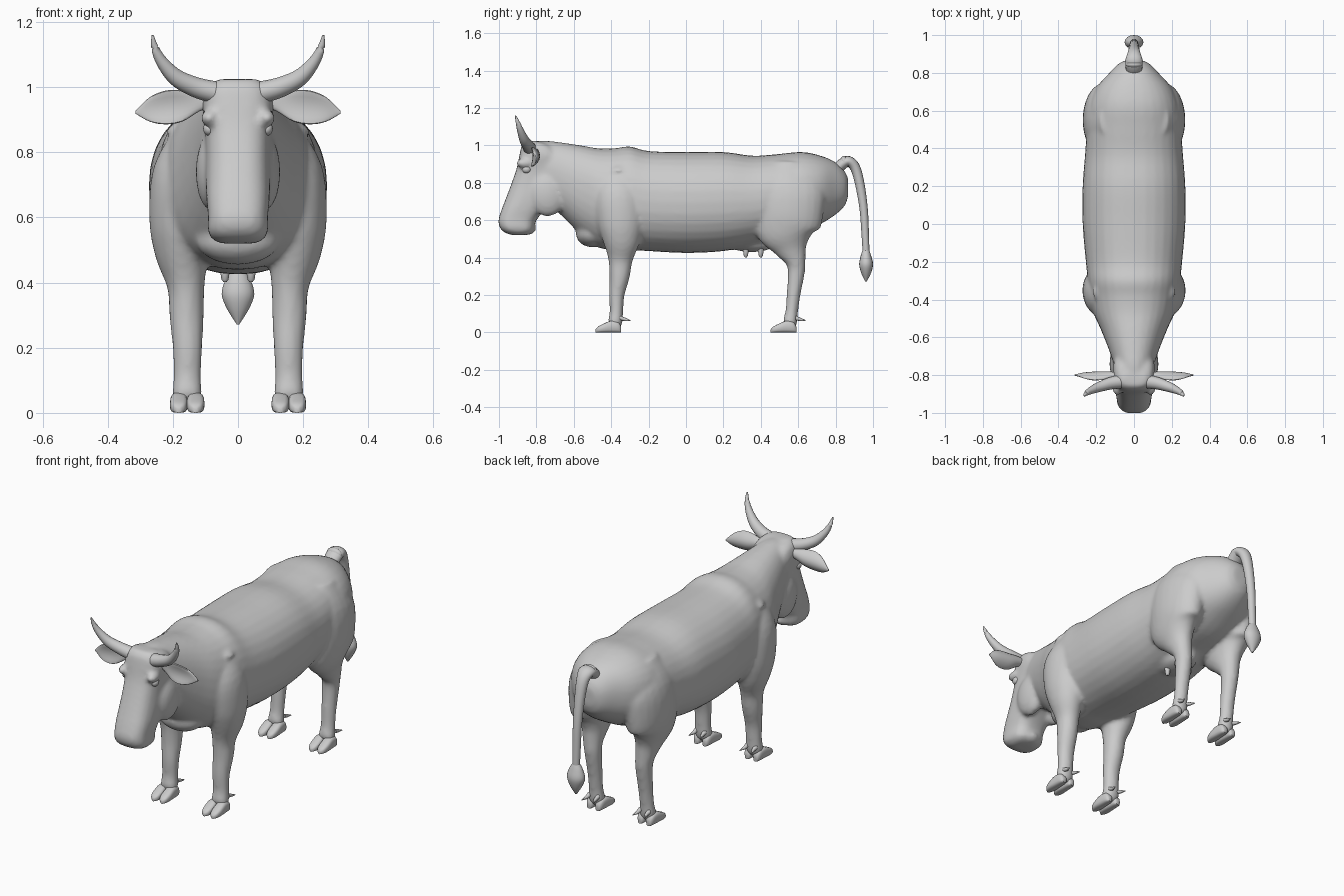
import bpy, bmesh, math
from mathutils import Vector as V

cube = bpy.data.objects.get("Cube")
if cube:
    bpy.data.objects.remove(cube)

hide = bpy.data.materials.new("hide_grey")
hide.use_nodes = True
hide.diffuse_color = (0.6, 0.6, 0.6, 1)
hide.node_tree.nodes["Principled BSDF"].inputs["Base Color"].default_value = (0.6, 0.6, 0.6, 1)
X, Y, Z = V((1, 0, 0)), V((0, 1, 0)), V((0, 0, 1))


def spline(rows, steps):
    """Catmull-Rom resampling of rows of equal length."""
    out = []
    for i in range(len(rows) - 1):
        a, b, c, d = (rows[min(max(k, 0), len(rows) - 1)] for k in range(i - 1, i + 3))
        for s in range(steps):
            t = s / steps
            out.append([q + 0.5 * t * (r - p + t * (2 * p - 5 * q + 4 * r - s_ + t * (3 * (q - r) + s_ - p)))
                        for p, q, r, s_ in zip(a, b, c, d)])
    return out + [list(rows[-1])]


def loft(bm, rings, n=24, power=2.0):
    """Skin superellipse rings given as (centre, half axis u, half axis v)."""
    def f(w):
        return math.copysign(abs(w) ** (2 / power), w)
    loops = [[bm.verts.new(c + u * f(math.cos(k * math.tau / n)) + v * f(math.sin(k * math.tau / n)))
              for k in range(n)] for c, u, v in rings]
    for a, b in zip(loops, loops[1:]):
        for k in range(n):
            bm.faces.new((a[k], a[(k + 1) % n], b[(k + 1) % n], b[k]))
    bm.faces.new(loops[0])
    bm.faces.new(loops[-1])


def tube(bm, rows, steps=5, n=16):
    """Rows are x, y, z, half width, half depth; rings follow a path in the y-z plane or sideways."""
    rows = spline(rows, steps)
    pts = [V(r[:3]) for r in rows]
    rings = []
    for i, r in enumerate(rows):
        t = (pts[min(i + 1, len(pts) - 1)] - pts[max(i - 1, 0)]).normalized()
        side = Y if abs(t.x) > 0.3 and abs(t.y) < 0.8 else X
        u = (side - t * side.dot(t)).normalized()
        rings.append((pts[i], u * r[3], t.cross(u) * r[4]))
    loft(bm, rings, n)


def ball(bm, centre, size, seg=20):
    new = bmesh.ops.create_uvsphere(bm, u_segments=seg, v_segments=seg // 2, radius=1)["verts"]
    for v in new:
        v.co = V(centre) + V([a * b for a, b in zip(v.co, size)])


def finish(bm, name, mirror=False):
    bmesh.ops.recalc_face_normals(bm, faces=bm.faces)
    if mirror:
        copy = bmesh.ops.duplicate(bm, geom=bm.verts[:] + bm.edges[:] + bm.faces[:])["geom"]
        for v in copy:
            if isinstance(v, bmesh.types.BMVert):
                v.co.x = -v.co.x
        bmesh.ops.reverse_faces(bm, faces=[g for g in copy if isinstance(g, bmesh.types.BMFace)])
    me = bpy.data.meshes.new(name)
    bm.to_mesh(me)
    bm.free()
    me.materials.append(hide)
    ob = bpy.data.objects.new(name, me)
    bpy.context.collection.objects.link(ob)
    bpy.ops.object.select_all(action="DESELECT")
    ob.select_set(True)
    bpy.context.view_layer.objects.active = ob
    bpy.ops.object.shade_smooth_by_angle(angle=math.radians(50))
    return ob


# Torso and neck: y, bottom, top, half width
body = bmesh.new()
torso = [(-.83, .82, 1.02, .08), (-.75, .70, 1.025, .105), (-.66, .62, 1.015, .135),
         (-.56, .52, 1.0, .175), (-.47, .455, .985, .215), (-.38, .44, .985, .235),
         (-.30, .44, .995, .245), (-.2, .435, .97, .255), (0, .425, .965, .272),
         (.2, .435, .965, .272), (.36, .465, .945, .26), (.5, .50, .955, .25),
         (.62, .53, .965, .24), (.72, .58, .945, .20), (.80, .63, .91, .13),
         (.85, .68, .86, .08), (.867, .73, .82, .04)]
loft(body, [(V((0, y, (a + b) / 2)), X * w, Z * (b - a) / 2) for y, a, b, w in spline(torso, 4)], 32, 2.2)

# Head: z, front y, back y, half width
head = [(1.025, -.855, -.80, .06), (1.0, -.878, -.72, .095), (.95, -.89, -.67, .11), (.88, -.905, -.63, .103),
        (.8, -.932, -.64, .10), (.72, -.962, -.68, .10), (.66, -.985, -.75, .097),
        (.6, -1.003, -.80, .092), (.56, -.995, -.81, .093), (.535, -.97, -.82, .08), (.52, -.93, -.86, .055)]
loft(body, [(V((0, (a + b) / 2, z)), X * w, Y * (b - a) / 2) for z, a, b, w in spline(head, 4)], 28, 2.8)

# Leg rows: x, y, z, half width, half depth
front = [(.13, -.36, .86, .06, .08), (.165, -.36, .74, .095, .13), (.178, -.35, .60, .095, .125),
         (.172, -.345, .49, .083, .10), (.16, -.35, .39, .058, .066), (.158, -.355, .30, .053, .054),
         (.155, -.37, .20, .046, .041), (.156, -.372, .11, .043, .036), (.156, -.38, .055, .046, .04),
         (.156, -.40, .035, .035, .03)]
rear = [(.12, .56, .90, .06, .10), (.155, .55, .77, .10, .19), (.17, .55, .64, .102, .185),
        (.172, .54, .54, .086, .165), (.165, .56, .455, .062, .095), (.16, .585, .385, .05, .056),
        (.156, .59, .325, .044, .046), (.155, .575, .20, .039, .037), (.156, .565, .11, .038, .034),
        (.156, .555, .055, .043, .039), (.156, .54, .035, .035, .03)]
for side in (1, -1):
    for leg in (front, rear):
        tube(body, [(side * r[0],) + r[1:] for r in leg], 4, 24)
    ball(body, (side * .08, -.74, .74), (.05, .10, .12))       # cheek
    ball(body, (side * .088, -.865, .905), (.027, .045, .025))  # brow
ball(body, (0, -.86, .555), (.065, .06, .035))                 # chin
ball(body, (0, -.50, .53), (.13, .09, .075))                   # brisket
ball(body, (0, .35, .475), (.085, .13, .045))                  # udder
ob = finish(body, "body")
remesh = ob.modifiers.new("blend", "REMESH")
remesh.mode = "VOXEL"
remesh.voxel_size = .012
remesh.use_smooth_shade = True
soft = ob.modifiers.new("soften", "SMOOTH")
soft.factor = .5
soft.iterations = 5

# Horns
bm = bmesh.new()
tube(bm, [(.075, -.835, .985, .036, .034), (.13, -.845, 1.0, .032, .031), (.19, -.865, 1.03, .026, .026),
          (.235, -.885, 1.08, .018, .018), (.256, -.90, 1.125, .011, .011), (.262, -.912, 1.16, .003, .003)])
finish(bm, "horns", True)

# Ears, dished toward the front: x, middle z, half height, half thickness
bm = bmesh.new()
ear = [(.08, .96, .018, .016), (.12, .955, .03, .018), (.17, .943, .048, .02), (.22, .938, .052, .018),
       (.27, .932, .038, .013), (.315, .923, .004, .003)]
rows = spline(ear, 4)
loft(bm, [(V((x, -.80, z)), Z * h, Y * d) for x, z, h, d in rows], 20)
for v in bm.verts:
    mid = min(rows, key=lambda r: abs(r[0] - v.co.x))
    v.co.y -= 9 * (v.co.z - mid[1]) ** 2
finish(bm, "ears", True)

# Eyes
bm = bmesh.new()
ball(bm, (.088, -.852, .872), (.019, .024, .021))
finish(bm, "eyes", True)

# Cloven hooves and dewclaws
for name, heel in (("front", -.372), ("rear", .565)):
    hooves, claws = bmesh.new(), bmesh.new()
    for s in (-1, 1):
        x = .156 + s * .026
        toe = [(heel + .025, .012, .03), (heel + .01, .022, .055), (heel - .03, .026, .062),
               (heel - .07, .027, .046), (heel - .10, .02, .03), (heel - .112, .006, .016)]
        loft(hooves, [(V((x, y, h / 2)), X * w, Z * h / 2) for y, w, h in spline(toe, 3)], 16, 3)
        loft(claws, [(V((x, heel + .02, .078)), X * .012, Z * .012),
                     (V((x, heel + .045, .07)), X * .009, Z * .01),
                     (V((x + s * .008, heel + .075, .064)), X * .002, Z * .002)], 8)
    finish(hooves, name + "_hooves", True)
    finish(claws, name + "_dewclaws", True)

# Teats
bm = bmesh.new()
for y in (.32, .40):
    loft(bm, [(V((.04, y, z)), X * r, Y * r) for z, r in ((.46, .017), (.43, .014), (.41, .011), (.402, .005))], 12)
finish(bm, "teats", True)

# Tail with raised root
bm = bmesh.new()
tube(bm, [(0, .80, .865, .04, .03), (0, .835, .90, .045, .03), (0, .87, .915, .045, .028),
          (0, .905, .88, .034, .027), (0, .93, .79, .028, .025), (0, .95, .66, .024, .022),
          (0, .958, .53, .022, .02), (0, .963, .42, .02, .018)])
ball(bm, (0, .845, .915), (.045, .02, .03))
finish(bm, "tail")

# Tail tuft
bm = bmesh.new()
tube(bm, [(0, .962, .44, .02, .018), (0, .962, .41, .038, .028), (0, .963, .365, .05, .037),
          (0, .963, .32, .034, .027), (0, .962, .272, .004, .004)])
finish(bm, "tail_tuft")
